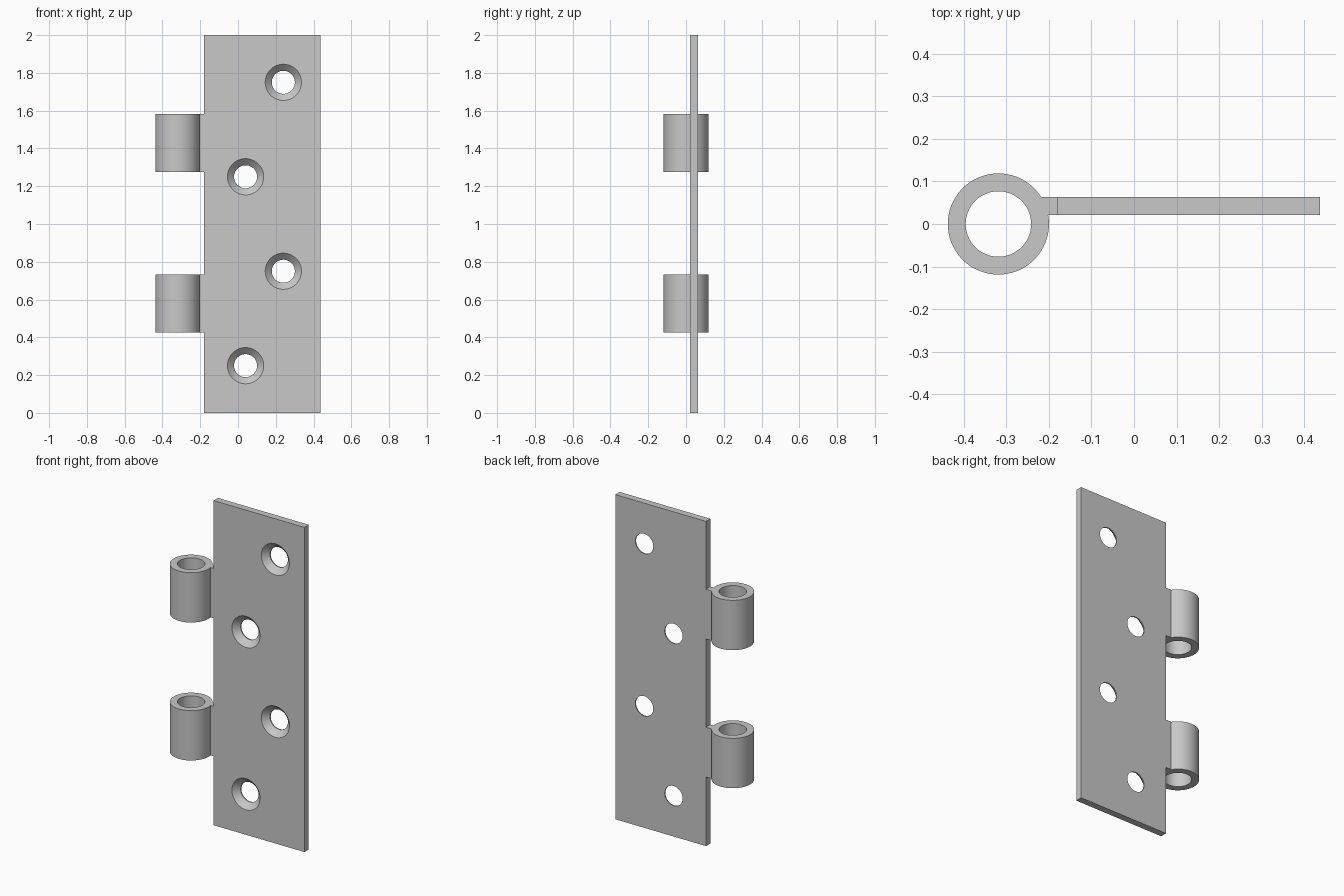
import bpy, bmesh
from math import sin, cos, asin, pi, radians

if "Cube" in bpy.data.objects:
    bpy.data.objects.remove(bpy.data.objects["Cube"], do_unlink=True)

GREY = (0.58, 0.58, 0.58, 1.0)
steel = bpy.data.materials.new("grey steel")
steel.use_nodes = True
steel.diffuse_color = GREY
steel.node_tree.nodes["Principled BSDF"].inputs["Base Color"].default_value = GREY

Y0, Y1 = 0.021, 0.063              # front and back of the leaf
LEFT, RIGHT = -0.18, 0.438         # leaf edges
PIN_X, R_OUT, R_IN = -0.319, 0.119, 0.077
SEG = 64


def add_object(name, bm):
    bmesh.ops.recalc_face_normals(bm, faces=bm.faces[:])
    mesh = bpy.data.meshes.new(name)
    bm.to_mesh(mesh)
    bm.free()
    ob = bpy.data.objects.new(name, mesh)
    bpy.context.collection.objects.link(ob)
    mesh.materials.append(steel)
    return ob


def prism(name, points, z0, z1):
    """Extrude an outline in the xy plane from z0 to z1."""
    bm = bmesh.new()
    face = bm.faces.new([bm.verts.new((x, y, z0)) for x, y in points])
    top = bmesh.ops.extrude_face_region(bm, geom=[face])["geom"]
    verts = [v for v in top if isinstance(v, bmesh.types.BMVert)]
    bmesh.ops.translate(bm, verts=verts, vec=(0, 0, z1 - z0))
    return add_object(name, bm)


def screw_cutter(x, z):
    """Countersunk screw shape along y: wide mouth, cone, straight shank."""
    bm = bmesh.new()
    profile = [(Y0 - 0.02, 0.096), (Y0, 0.096), (Y0 + 0.035, 0.061), (Y1 + 0.02, 0.061)]
    rings = [[bm.verts.new((x + r * cos(2 * pi * i / SEG), y, z + r * sin(2 * pi * i / SEG)))
              for i in range(SEG)] for y, r in profile]
    for a, b in zip(rings, rings[1:]):
        for i in range(SEG):
            j = (i + 1) % SEG
            bm.faces.new((a[i], a[j], b[j], b[i]))
    bm.faces.new(rings[0])
    bm.faces.new(rings[-1])
    return add_object("screw_hole_cutter", bm)


def cut(ob, cutter):
    cutter.hide_render = True
    mod = ob.modifiers.new("cut", "BOOLEAN")
    mod.operation = "DIFFERENCE"
    mod.solver = "EXACT"
    mod.object = cutter
    bpy.context.view_layer.objects.active = ob
    bpy.ops.object.modifier_apply(modifier=mod.name)
    bpy.data.objects.remove(cutter, do_unlink=True)


def smooth(ob):
    bpy.ops.object.select_all(action="DESELECT")
    ob.select_set(True)
    bpy.context.view_layer.objects.active = ob
    bpy.ops.object.shade_smooth_by_angle(angle=radians(30))


# Flat leaf with four staggered countersunk holes
leaf = prism("hinge_leaf", [(LEFT, Y0), (RIGHT, Y0), (RIGHT, Y1), (LEFT, Y1)], 0, 2)
for x, z in [(0.04, 0.25), (0.24, 0.75), (0.04, 1.25), (0.24, 1.75)]:
    cut(leaf, screw_cutter(x, z))
smooth(leaf)

# Knuckles: a barrel outline that runs into a short tab meeting the leaf
start = asin(Y1 / R_OUT)
end = 2 * pi + asin(Y0 / R_OUT)
angles = [start + (end - start) * i / SEG for i in range(SEG + 1)]
outline = [(PIN_X + R_OUT * cos(a), R_OUT * sin(a)) for a in angles]
outline += [(LEFT, Y0), (LEFT, Y1)]
bore = [(PIN_X + R_IN * cos(2 * pi * i / SEG), R_IN * sin(2 * pi * i / SEG)) for i in range(SEG)]
for name, z0 in [("lower_knuckle", 0.425), ("upper_knuckle", 1.275)]:
    knuckle = prism(name, outline, z0, z0 + 0.307)
    cut(knuckle, prism("pin_bore_cutter", bore, z0 - 0.1, z0 + 0.41))
    smooth(knuckle)
